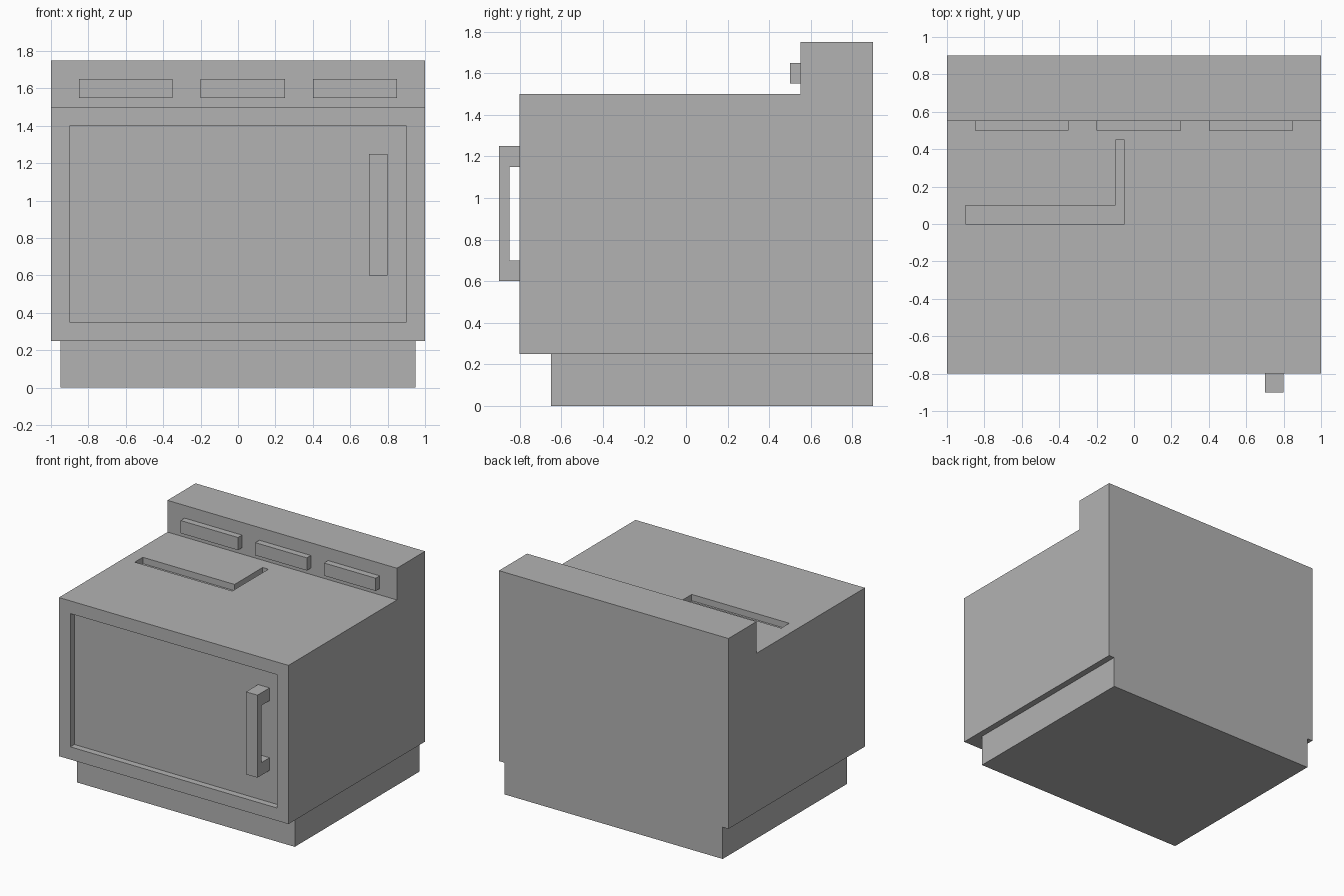
import bpy
import bmesh
from mathutils import Vector

default = bpy.data.objects.get("Cube")
if default:
    bpy.data.objects.remove(default, do_unlink=True)

grey = bpy.data.materials.new("plain grey")
grey.use_nodes = True
colour = (0.45, 0.45, 0.45, 1)
grey.diffuse_color = colour
grey.node_tree.nodes["Principled BSDF"].inputs["Base Color"].default_value = colour


def prism(name, outline, axis, start, end):
    """Extrude a flat outline along x (outline is y, z) or along z (outline is x, y)."""
    def place(a, b):
        return (start, a, b) if axis == "x" else (a, b, start)

    bm = bmesh.new()
    face = bm.faces.new([bm.verts.new(place(a, b)) for a, b in outline])
    moved = bmesh.ops.extrude_face_region(bm, geom=[face])["geom"]
    shift = Vector((1, 0, 0) if axis == "x" else (0, 0, 1)) * (end - start)
    bmesh.ops.translate(bm, vec=shift, verts=[v for v in moved if isinstance(v, bmesh.types.BMVert)])
    bmesh.ops.recalc_face_normals(bm, faces=bm.faces)
    mesh = bpy.data.meshes.new(name)
    bm.to_mesh(mesh)
    bm.free()
    mesh.materials.append(grey)
    obj = bpy.data.objects.new(name, mesh)
    bpy.context.collection.objects.link(obj)
    return obj


def box(name, x, y, z):
    outline = [(x[0], y[0]), (x[1], y[0]), (x[1], y[1]), (x[0], y[1])]
    return prism(name, outline, "z", *z)


def carve(target, cutter):
    cutter.hide_render = True
    mod = target.modifiers.new("carve", "BOOLEAN")
    mod.operation = "DIFFERENCE"
    mod.solver = "EXACT"
    mod.object = cutter
    bpy.context.view_layer.objects.active = target
    bpy.ops.object.modifier_apply(modifier=mod.name)
    bpy.data.objects.remove(cutter, do_unlink=True)


# Cabinet with raised back panel
body = prism("cabinet_body", [(-0.8, 0.25), (0.9, 0.25), (0.9, 1.75),
                              (0.55, 1.75), (0.55, 1.5), (-0.8, 1.5)], "x", -1, 1)

# Sunken door panel and L-shaped groove in the top
carve(body, box("door_recess_cutter", (-0.9, 0.9), (-0.95, -0.75), (0.35, 1.4)))
carve(body, prism("top_groove_cutter", [(-0.9, 0), (-0.05, 0), (-0.05, 0.45), (-0.1, 0.45),
                                        (-0.1, 0.1), (-0.9, 0.1)], "z", 1.45, 1.6))

# Set-back plinth
box("plinth", (-0.95, 0.95), (-0.65, 0.9), (0, 0.25))

# Bracket-shaped door handle
prism("door_handle", [(-0.9, 0.6), (-0.75, 0.6), (-0.75, 0.7), (-0.85, 0.7),
                      (-0.85, 1.15), (-0.75, 1.15), (-0.75, 1.25), (-0.9, 1.25)], "x", 0.7, 0.8)

# Control bars on the back panel
for side, x in (("right", (-0.85, -0.35)), ("middle", (-0.2, 0.25)), ("left", (0.4, 0.85))):
    box(f"control_bar_{side}", x, (0.5, 0.55), (1.55, 1.65))
